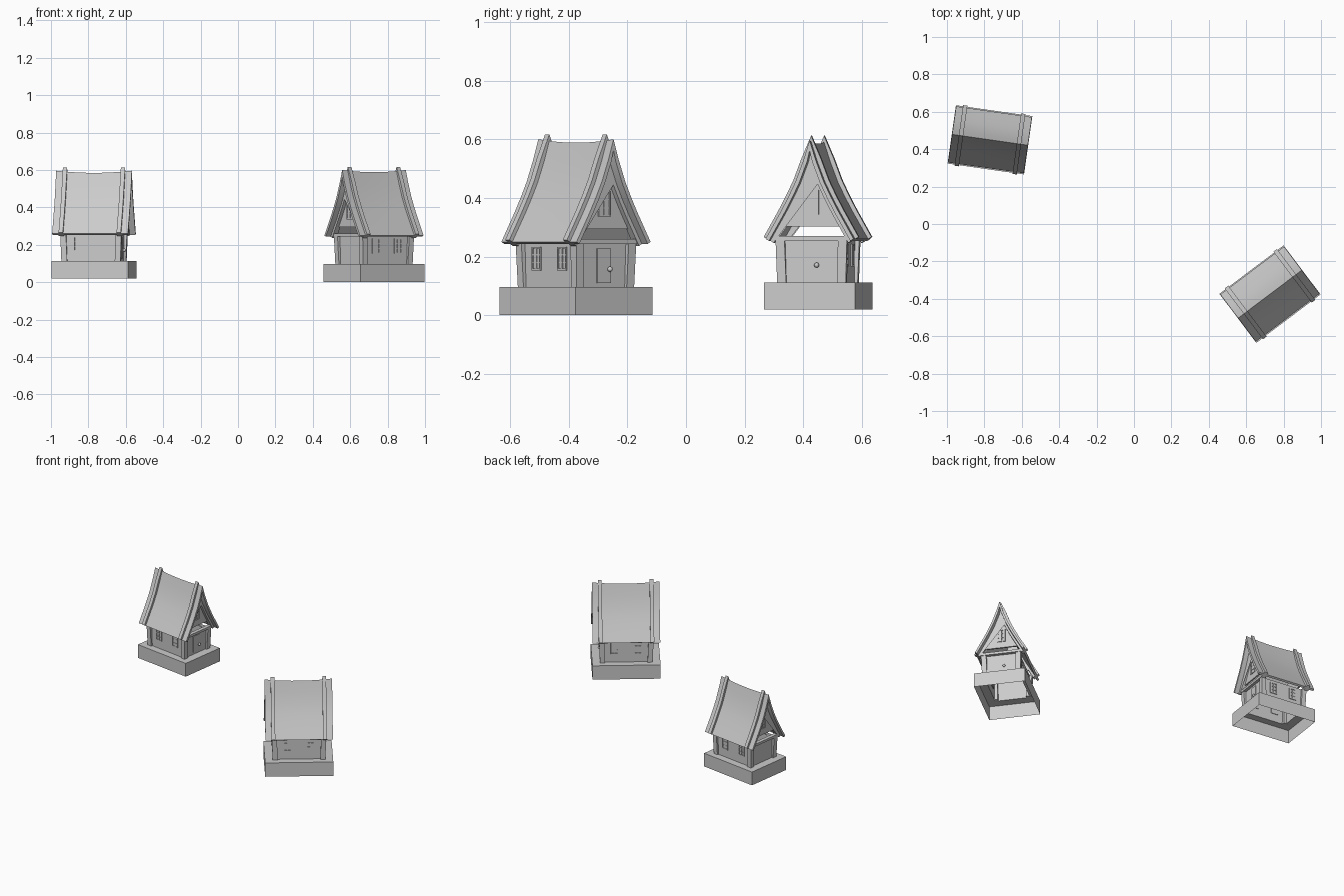
import bpy, bmesh
from math import radians
from mathutils import Matrix, Vector

if "Cube" in bpy.data.objects:
    bpy.data.objects.remove(bpy.data.objects["Cube"])

# placement of the two cottages: prefix, centre, turn, scale
HOUSES = [("right_house", (0.727, -0.375, 0), 37, 1.0),
          ("left_house", (-0.77, 0.45, 0.02), -8.1, 0.96)]


def place(name, bm, smooth=False):
    """Make one mesh and put a linked copy on each cottage."""
    bmesh.ops.recalc_face_normals(bm, faces=bm.faces)
    me = bpy.data.meshes.new(name)
    bm.to_mesh(me)
    bm.free()
    for i, (prefix, loc, turn, s) in enumerate(HOUSES):
        ob = bpy.data.objects.new(prefix + "_" + name, me)
        bpy.context.collection.objects.link(ob)
        ob.matrix_world = (Matrix.Translation(loc) @ Matrix.Rotation(radians(turn), 4, 'Z')
                           @ Matrix.Scale(s, 4))
        if smooth and i == 0:
            bpy.ops.object.select_all(action='DESELECT')
            ob.select_set(True)
            bpy.context.view_layer.objects.active = ob
            bpy.ops.object.shade_smooth_by_angle(angle=radians(30))


def box(bm, lo, hi):
    lo, hi = Vector(lo), Vector(hi)
    m = Matrix.Translation((lo + hi) / 2) @ Matrix.Diagonal((*(hi - lo), 1))
    return bmesh.ops.create_cube(bm, size=1, matrix=m)["verts"]


def loft(bm, section, xs, sag=0.0):
    """Sweep a closed (y, z) section along x, dipping towards the middle."""
    rings = []
    for x in xs:
        d = sag * (1 - (x / 0.213) ** 2)
        rings.append([bm.verts.new((x, y, z - d * max(0, (z - 0.25) / 0.35)))
                      for y, z in section])
    n = len(section)
    for a, b in zip(rings, rings[1:]):
        for i in range(n):
            bm.faces.new((a[i], a[(i + 1) % n], b[(i + 1) % n], b[i]))
    bm.faces.new(rings[0])
    bm.faces.new(rings[-1])


# curved roof slope, apex to eave
SLOPE = [(0, .60), (.022, .53), (.05, .455), (.075, .402), (.102, .35), (.13, .30), (.158, .25)]


def slope(off):
    """Slope moved outwards along its normal, mirrored to a full gable line."""
    half = []
    for i, p in enumerate(SLOPE):
        a = Vector(SLOPE[max(i - 1, 0)])
        b = Vector(SLOPE[min(i + 1, len(SLOPE) - 1)])
        t = (b - a).normalized()
        if i == 0:
            half.append((0, p[1] + off * (1.2 if off > 0 else 2.6)))
        else:
            half.append((p[0] - t.y * off, p[1] + t.x * off))
    return [(-y, z) for y, z in half[:0:-1]] + half


def band(inner, outer):
    return slope(outer) + slope(inner)[::-1]


# base: open underneath, with a ledge round the house walls
bm = bmesh.new()
rings = []
for hx, hy, z in ((.215, .164, 0), (.215, .164, .096), (.155, .112, .096), (.155, .112, .25)):
    rings.append([bm.verts.new((sx * hx, sy * hy, z))
                  for sx, sy in ((-1, -1), (1, -1), (1, 1), (-1, 1))])
walls = bmesh.new()
for k, (a, b) in enumerate(zip(rings, rings[1:])):
    for i in range(4):
        quad = (a[i], a[(i + 1) % 4], b[(i + 1) % 4], b[i])
        if k < 2:
            bm.faces.new(quad)
        else:
            walls.faces.new([walls.verts.new(v.co) for v in quad])
for v in rings[3]:
    bm.verts.remove(v)
place("base", bm)
bmesh.ops.remove_doubles(walls, verts=walls.verts, dist=1e-5)
place("walls", walls)

# corner posts, leaning out slightly at the top
bm = bmesh.new()
for sx in (-1, 1):
    for sy in (-1, 1):
        x, y = sx * .150, sy * .107
        for v in box(bm, (x - .016, y - .016, .095), (x + .016, y + .016, .25)):
            if v.co.z > .2:
                v.co += Vector((sx * .006, sy * .005, 0))
place("corner_posts", bm)

# wall plates under the gables
bm = bmesh.new()
for s in (-1, 1):
    x0, x1 = sorted((s * .15, s * .176))
    box(bm, (x0, -.128, .243), (x1, .128, .26))
place("wall_plates", bm)

# roof shell and raised ribs
ends = [-.213 + .426 * i / 10 for i in range(11)]
bm = bmesh.new()
loft(bm, band(-.014, 0), ends, .012)
place("roof", bm, True)

bm = bmesh.new()
for s in (-1, 1):
    loft(bm, band(-.004, .014), [s * .163 - .012, s * .163 + .012])
place("roof_ribs", bm, True)

# gable walls and their bargeboards
bm = bmesh.new()
for s in (-1, 1):
    inner = [p for p in slope(-.012) if p[1] > .245]
    loft(bm, inner, [s * .15, s * .16])
place("gable_walls", bm)

bm = bmesh.new()
for s in (-1, 1):
    loft(bm, band(-.028, -.012), [s * .15, s * .18])
place("bargeboards", bm, True)


# windows and door, built on a wall facing +x then turned
def window(bm, turn, dist, c, z, w, h):
    new = []
    f = .006
    new += box(bm, (dist - .004, c - w / 2, z - h / 2), (dist + .001, c + w / 2, z + h / 2))
    for s in (-1, 1):
        y = c + s * (w - f) / 2
        new += box(bm, (dist, y - f / 2, z - h / 2), (dist + .005, y + f / 2, z + h / 2))
        zz = z + s * (h - f) / 2
        new += box(bm, (dist, c - w / 2, zz - f / 2), (dist + .005, c + w / 2, zz + f / 2))
        zz = z + s * h / 6
        new += box(bm, (dist, c - w / 2, zz - .002), (dist + .004, c + w / 2, zz + .002))
    new += box(bm, (dist, c - .003, z - h / 2), (dist + .004, c + .003, z + h / 2))
    bmesh.ops.rotate(bm, verts=new, cent=(0, 0, 0), matrix=Matrix.Rotation(radians(turn), 3, 'Z'))


bm = bmesh.new()
for turn in (90, -90):
    for c in (-.073, .073):
        window(bm, turn, .112, c, .193, .05, .08)
place("side_windows", bm)

bm = bmesh.new()
for turn in (0, 180):
    window(bm, turn, .16, 0, .38, .052, .088)
place("gable_windows", bm)

bm = bmesh.new()
box(bm, (.15, -.029, .11), (.160, .029, .228))
place("door", bm)

bm = bmesh.new()
bmesh.ops.create_uvsphere(bm, u_segments=16, v_segments=10, radius=.009,
                          matrix=Matrix.Translation((.168, .019, .157)))
place("door_knob", bm, True)
